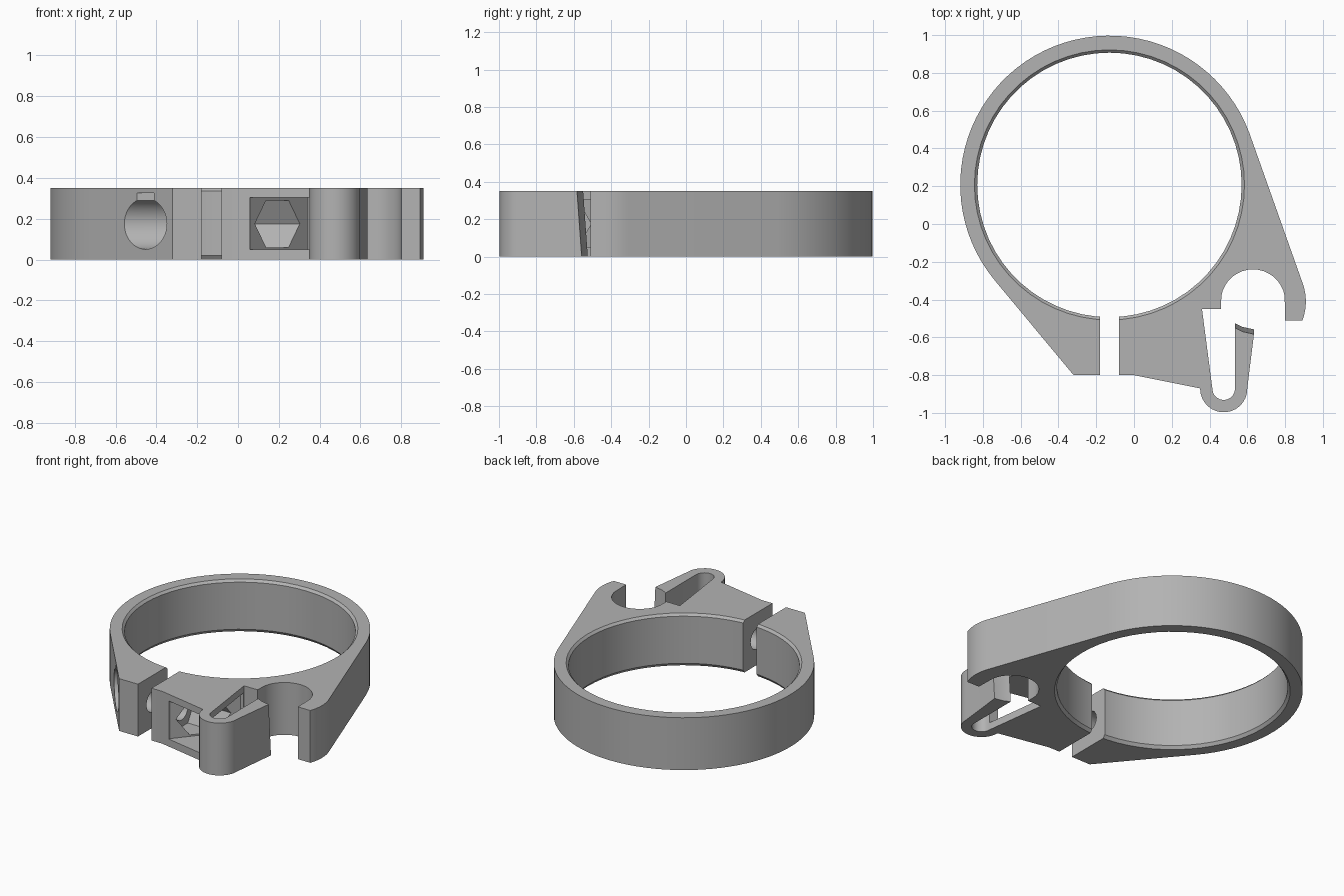
import bpy, bmesh, math
from mathutils import Matrix, Vector

cube = bpy.data.objects.get("Cube")
if cube:
    bpy.data.objects.remove(cube, do_unlink=True)

H = 0.35                    # clamp height
RING = (-0.13, 0.207)       # ring centre
BOLT_Y, MID = -0.64, H / 2  # bolt axis

grey = bpy.data.materials.new("plain_grey")
grey.use_nodes = True
grey.diffuse_color = (0.45, 0.45, 0.45, 1)
grey.node_tree.nodes["Principled BSDF"].inputs["Base Color"].default_value = (0.45, 0.45, 0.45, 1)


def arc(centre, r, a0, a1, n):
    """Points along an arc, angles in degrees."""
    angles = [math.radians(a0 + (a1 - a0) * i / n) for i in range(n + 1)]
    return [(centre[0] + r * math.cos(a), centre[1] + r * math.sin(a)) for a in angles]


def finish(name, bm):
    bmesh.ops.recalc_face_normals(bm, faces=bm.faces)
    mesh = bpy.data.meshes.new(name)
    bm.to_mesh(mesh)
    bm.free()
    mesh.materials.append(grey)
    obj = bpy.data.objects.new(name, mesh)
    bpy.context.collection.objects.link(obj)
    return obj


def prism(name, outline, z0, z1):
    bm = bmesh.new()
    low = [bm.verts.new((x, y, z0)) for x, y in outline]
    high = [bm.verts.new((x, y, z1)) for x, y in outline]
    bm.faces.new(low)
    bm.faces.new(high)
    n = len(low)
    for i in range(n):
        j = (i + 1) % n
        bm.faces.new((low[i], low[j], high[j], high[i]))
    return finish(name, bm)


def box(name, x0, x1, y0, y1, z0, z1):
    return prism(name, [(x0, y0), (x1, y0), (x1, y1), (x0, y1)], z0, z1)


def rod(name, x0, x1, r, sides):
    """Cylinder along x on the bolt axis."""
    bm = bmesh.new()
    bmesh.ops.create_cone(bm, cap_ends=True, segments=sides, radius1=r, radius2=r, depth=x1 - x0)
    turn = Matrix.Rotation(math.pi / 2, 4, 'Y')
    if sides == 6:   # corners point along y
        turn = turn @ Matrix.Rotation(math.pi / 6, 4, 'Z')
        if not any(abs((turn @ v.co).z) < 1e-4 for v in bm.verts):
            turn = turn @ Matrix.Rotation(math.pi / 6, 4, 'Z')
    place = Matrix.Translation(((x0 + x1) / 2, BOLT_Y, MID))
    bmesh.ops.transform(bm, matrix=place @ turn, verts=bm.verts)
    return finish(name, bm)


# Outline: ring, left lug, latch arm, slot and hook in one loop
tip_inner, tip_mid, tip_outer = (0.535, -0.525), (0.575, -0.545), (0.635, -0.558)
outline = (
    arc(RING, 0.79, 20.5, 219.6, 48)
    + [(-0.32, -0.80), (0.0, -0.80), (0.35, -0.87)]
    + arc((0.475, -0.872), 0.125, 190, 362, 14)
    + [tip_outer, tip_mid, tip_inner]
    + arc((0.475, -0.872), 0.06, 0, -180, 10)
    + [(0.36, -0.45), (0.46, -0.45)]
    + arc((0.63, -0.41), 0.17, 170, 10, 16)
    + [(0.80, -0.51)]
    + arc((0.63, -0.41), 0.28, -21, 20.5, 8)
)
clamp = prism("clamp_body", outline, 0, H)

# Slanted latch tip
for v in clamp.data.vertices:
    if v.co.z > H / 2 and any((v.co.xy - Vector(p)).length < 1e-4
                              for p in (tip_inner, tip_mid, tip_outer)):
        v.co.y -= 0.025

# Bore with chamfered rims
bm = bmesh.new()
profile = [(0.73, -0.02), (0.715, 0), (0.70, 0.02), (0.70, H - 0.015), (0.715, H), (0.73, H + 0.02)]
loops = [[bm.verts.new((x, y, z)) for x, y in arc(RING, r, 0, 360, 60)[:-1]] for r, z in profile]
for a, b in zip(loops, loops[1:]):
    for i in range(60):
        j = (i + 1) % 60
        bm.faces.new((a[i], a[j], b[j], b[i]))
bm.faces.new(loops[0])
bm.faces.new(loops[-1])
bore = finish("bore_cutter", bm)

# Cutters for the gap, bolt, head recess, nut recess and nut pocket
pocket_outline = [(0.06, -0.80), (0.03, -0.95), (0.35, -0.95), (0.35, -0.868),
                  (0.44, -0.868), (0.44, -0.46), (0.342, -0.46)]
cutters = [
    bore,
    box("gap_cutter", -0.18, -0.08, -1.0, -0.3, -0.1, H + 0.1),
    rod("bolt_cutter", -0.4, 0.2, 0.07, 32),
    rod("head_cutter", -0.9, -0.29, 0.125, 40),
    box("head_notch_cutter", -0.9, -0.29, BOLT_Y - 0.05, BOLT_Y + 0.05, MID, 0.325),
    prism("pocket_cutter", pocket_outline, 0.05, 0.305),
    rod("nut_cutter", 0.03, 0.42, 0.133, 6),
]
for c in cutters:
    mod = clamp.modifiers.new(c.name, 'BOOLEAN')
    mod.operation = 'DIFFERENCE'
    mod.solver = 'EXACT'
    mod.object = c
    c.hide_render = True

# Apply the cuts, then drop the cutters
bpy.context.view_layer.update()
graph = bpy.context.evaluated_depsgraph_get()
clamp_mesh = bpy.data.meshes.new_from_object(clamp.evaluated_get(graph))
clamp.modifiers.clear()
clamp.data = clamp_mesh
for c in cutters:
    bpy.data.objects.remove(c, do_unlink=True)

bpy.ops.object.select_all(action='DESELECT')
clamp.select_set(True)
bpy.context.view_layer.objects.active = clamp
bpy.ops.object.shade_smooth_by_angle(angle=math.radians(25))
